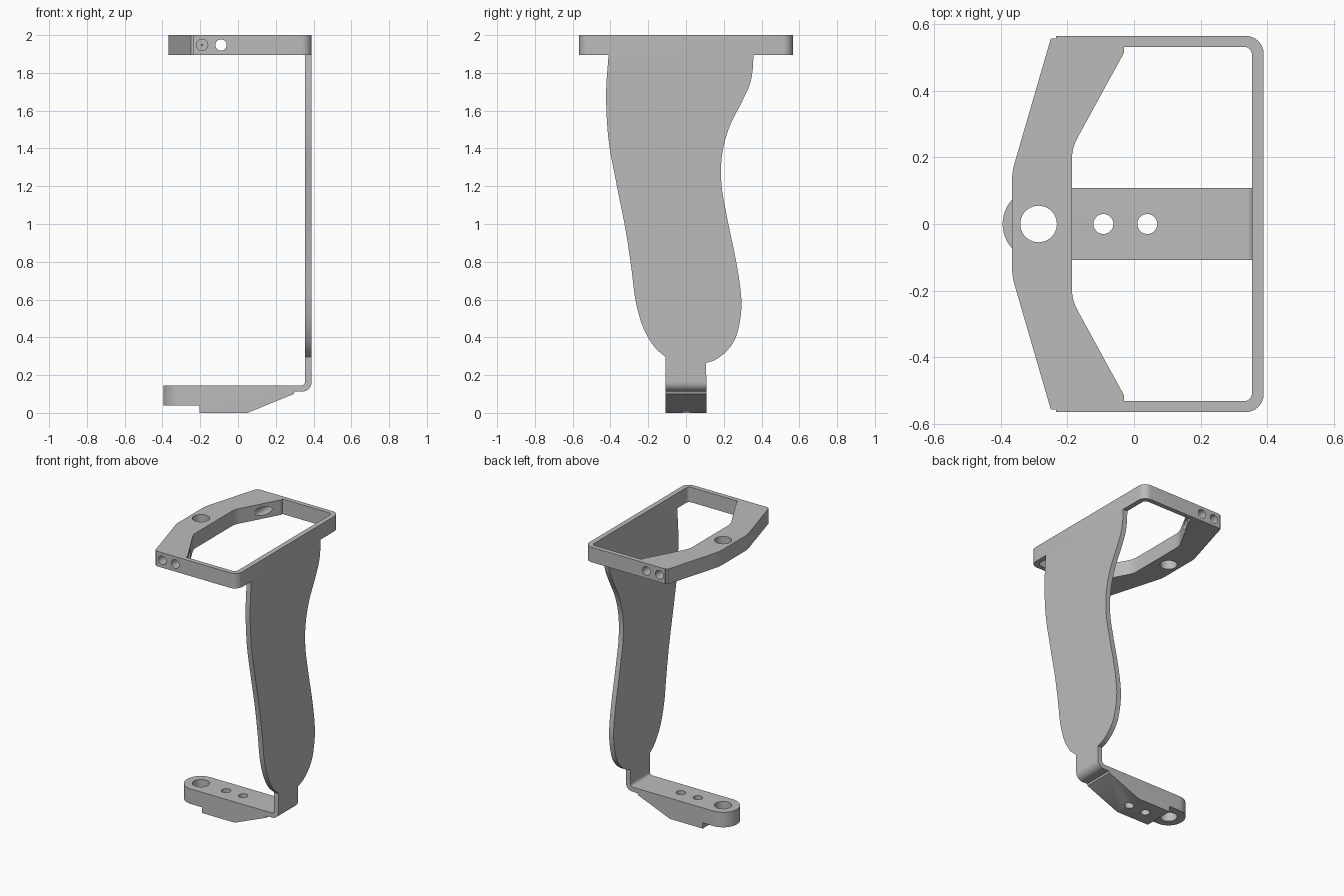
import bpy, bmesh, math
from mathutils import Vector

cube = bpy.data.objects.get("Cube")
if cube:
    bpy.data.objects.remove(cube, do_unlink=True)

grey = bpy.data.materials.new("plain grey")
grey.use_nodes = True
colour = (0.5, 0.5, 0.5, 1)
grey.diffuse_color = colour
grey.node_tree.nodes["Principled BSDF"].inputs["Base Color"].default_value = colour


def fillet(corners, steps=8):
    """Outline from (u, v[, radius]) corners, rounding those with a radius."""
    out = []
    for i, c in enumerate(corners):
        p = Vector(c[:2])
        if len(c) < 3:
            out.append(p)
            continue
        a = (Vector(corners[i - 1][:2]) - p).normalized()
        b = (Vector(corners[(i + 1) % len(corners)][:2]) - p).normalized()
        half = a.angle(b) / 2
        centre = p + (a + b).normalized() * c[2] / math.sin(half)
        start = p + a * c[2] / math.tan(half) - centre
        end = p + b * c[2] / math.tan(half) - centre
        turn = math.atan2(start.x * end.y - start.y * end.x, start.dot(end))
        for k in range(steps + 1):
            t = turn * k / steps
            out.append(centre + Vector((start.x * math.cos(t) - start.y * math.sin(t),
                                        start.x * math.sin(t) + start.y * math.cos(t))))
    return out


def spline(points, steps=5):
    """Smooth open curve through the points."""
    p = [Vector(q) for q in points]
    p = [2 * p[0] - p[1]] + p + [2 * p[-1] - p[-2]]
    out = []
    for a, b, c, d in zip(p, p[1:], p[2:], p[3:]):
        for k in range(steps):
            t = k / steps
            out.append(0.5 * (2 * b + (c - a) * t + (2 * a - 5 * b + 4 * c - d) * t ** 2
                              + (3 * b - a - 3 * c + d) * t ** 3))
    return out + [p[-2]]


def prism(name, outline, axis, low, high):
    """Extrude an outline along the given axis between low and high."""
    place = {"x": lambda u, v, w: (w, u, v),
             "y": lambda u, v, w: (u, w, v),
             "z": lambda u, v, w: (u, v, w)}[axis]
    bm = bmesh.new()
    face = bm.faces.new([bm.verts.new(place(u, v, low)) for u, v in outline])
    new = bmesh.ops.extrude_face_region(bm, geom=[face])["geom"]
    bmesh.ops.translate(bm, vec=place(0, 0, high - low),
                        verts=[g for g in new if isinstance(g, bmesh.types.BMVert)])
    bmesh.ops.recalc_face_normals(bm, faces=bm.faces)
    mesh = bpy.data.meshes.new(name)
    bm.to_mesh(mesh)
    bm.free()
    mesh.materials.append(grey)
    obj = bpy.data.objects.new(name, mesh)
    bpy.context.collection.objects.link(obj)
    return obj


def circle(u, v, r, n=40):
    return [(u + r * math.cos(math.tau * k / n), v + r * math.sin(math.tau * k / n))
            for k in range(n)]


def cut(obj, cutter, operation="DIFFERENCE"):
    """Apply a boolean and throw the cutter away."""
    cutter.hide_render = True
    mod = obj.modifiers.new("cut", "BOOLEAN")
    mod.object, mod.operation, mod.solver = cutter, operation, "EXACT"
    bpy.context.view_layer.objects.active = obj
    bpy.ops.object.modifier_apply(modifier=mod.name)
    bpy.data.objects.remove(cutter, do_unlink=True)


def mirrored(half):
    """Complete an outline given its +y half, in order."""
    return half + [(c[0], -c[1], *c[2:]) for c in reversed(half)]


TOP, RING_BASE = 2.0, 1.895
INNER, OUTER = 0.355, 0.39
POST_X = -0.287

# Top ring: rounded frame with a thick angled bar
ring = prism("top_ring", fillet(mirrored([
    (OUTER, 0.566, 0.055), (-0.235, 0.566), (-0.235, 0.558), (-0.25, 0.558),
    (-0.367, 0.156, 0.2)])), "z", RING_BASE, TOP)
cut(ring, prism("ring_opening", fillet(mirrored([
    (INNER, 0.533, 0.025), (-0.03, 0.533), (-0.03, 0.515),
    (-0.187, 0.228, 0.14)])), "z", RING_BASE - 0.1, TOP + 0.1))
cut(ring, prism("post_hole", circle(POST_X, 0, 0.055), "z", RING_BASE - 0.1, TOP + 0.1))
cut(ring, prism("side_hole", circle(-0.09, 1.948, 0.03), "y", -0.7, 0.7))

# Blind drilled holes with pointed ends, one on each side
for side in (-1, 1):
    drill = prism("blind_hole", circle(-0.19, 1.948, 0.03), "y", side * 0.7, side * 0.44)
    for v in drill.data.vertices:
        if abs(v.co.y) < 0.5:
            v.co.x, v.co.z = -0.19 + (v.co.x + 0.19) * 0.05, 1.948 + (v.co.z - 1.948) * 0.05
            v.co.y = side * 0.42
    # straight shaft down to the start of the point
    shaft = prism("shaft", circle(-0.19, 1.948, 0.03), "y", side * 0.7, side * 0.44)
    cut(ring, shaft)
    cut(ring, drill)

# Curved side plate with a narrow neck
front_edge = spline([(-0.41, RING_BASE), (-0.423, 1.685), (-0.41, 1.446), (-0.367, 1.207),
                     (-0.32, 0.97), (-0.288, 0.757), (-0.268, 0.6), (-0.23, 0.46),
                     (-0.172, 0.355), (-0.108, 0.295)])
back_edge = spline([(0.107, 0.264), (0.162, 0.285), (0.225, 0.338), (0.268, 0.412),
                    (0.292, 0.534), (0.289, 0.65), (0.262, 0.82), (0.22, 1.022),
                    (0.188, 1.207), (0.191, 1.367), (0.23, 1.515), (0.294, 1.642),
                    (0.337, 1.737), (0.353, 1.817), (0.357, RING_BASE)])
plate = prism("side_plate", front_edge + [(-0.108, 0.2), (0.107, 0.2)] + back_edge,
              "x", INNER, OUTER)

# Lower arm: stepped block with a bend up into the neck
HALF = 0.108
arm = prism("lower_arm", fillet([
    (-0.395, 0.145), (-0.395, 0.04), (-0.205, 0.04), (-0.205, 0), (0.05, 0),
    (0.295, 0.1), (0.3, 0.113), (OUTER, 0.113, 0.05), (OUTER, 0.2), (INNER, 0.2),
    (INNER, 0.145, 0.02)]), "y", -HALF, HALF)
cut(arm, prism("round_end", fillet([
    (-0.395, HALF, HALF - 0.0005), (-0.395, -HALF, HALF - 0.0005), (0.6, -HALF - 0.0001),
    (0.6, HALF + 0.0001)], 16), "z", -0.2, 0.5), "INTERSECT")
for x, r in ((POST_X, 0.055), (-0.092, 0.03), (0.04, 0.03)):
    cut(arm, prism("arm_hole", circle(x, 0, r), "z", -0.2, 0.5))

# Smooth the curves, keep the corners sharp
for obj in (ring, plate, arm):
    bpy.ops.object.select_all(action="DESELECT")
    obj.select_set(True)
    bpy.context.view_layer.objects.active = obj
    bpy.ops.object.shade_smooth_by_angle(angle=math.radians(25))
